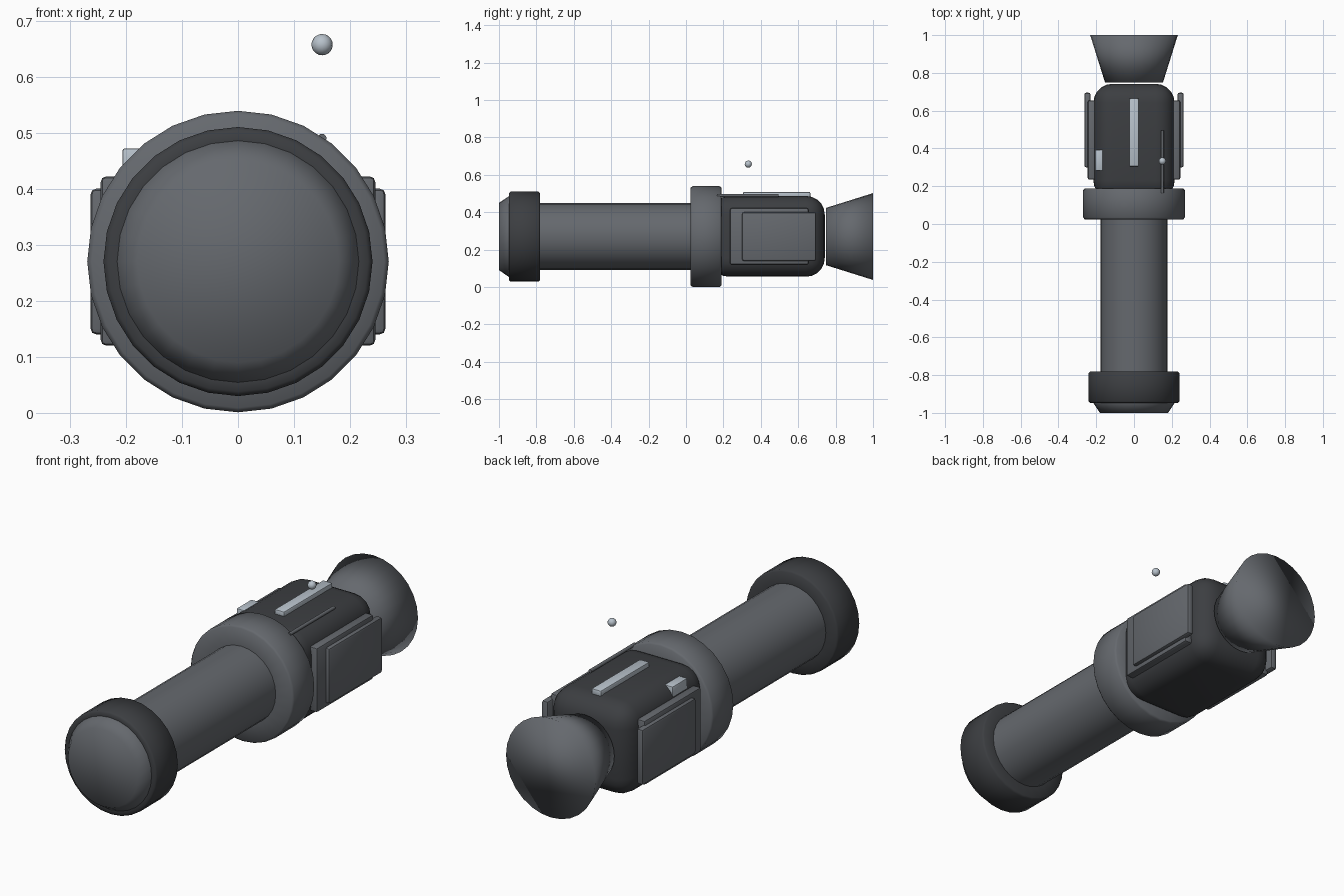
import bpy, bmesh
from math import cos, sin, pi, radians

if "Cube" in bpy.data.objects:
    bpy.data.objects.remove(bpy.data.objects["Cube"])

AXIS_Z = 0.27


def material(name, rgb):
    m = bpy.data.materials.new(name)
    m.diffuse_color = (*rgb, 1)
    m.use_nodes = True
    m.node_tree.nodes["Principled BSDF"].inputs["Base Color"].default_value = m.diffuse_color
    return m


MID = material("mid_grey", (0.13, 0.14, 0.155))
DARK = material("dark_grey", (0.045, 0.048, 0.053))
LIGHT = material("light_grey", (0.48, 0.54, 0.6))


def finish(name, bm, mat, angle=35):
    bmesh.ops.recalc_face_normals(bm, faces=bm.faces)
    me = bpy.data.meshes.new(name)
    bm.to_mesh(me)
    bm.free()
    ob = bpy.data.objects.new(name, me)
    bpy.context.collection.objects.link(ob)
    me.materials.append(mat)
    bpy.ops.object.select_all(action='DESELECT')
    ob.select_set(True)
    bpy.context.view_layer.objects.active = ob
    if angle is None:
        bpy.ops.object.shade_smooth()
    else:
        bpy.ops.object.shade_smooth_by_angle(angle=radians(angle))
    return ob


def lathe(name, profile, mat, sides=28, x=0, z=AXIS_Z, angle=50):
    """Capped solid of revolution along y; profile is (y, radius)."""
    bm = bmesh.new()
    rings = [[bm.verts.new((x + r * cos(2 * pi * i / sides), y,
                            z + r * sin(2 * pi * i / sides)))
              for i in range(sides)] for y, r in profile]
    for a, b in zip(rings, rings[1:]):
        for i in range(sides):
            j = (i + 1) % sides
            bm.faces.new((a[i], a[j], b[j], b[i]))
    bm.faces.new(rings[0])
    bm.faces.new(rings[-1])
    return finish(name, bm, mat, angle)


def box(name, lo, hi, mat, bevel, segments=2):
    """Rounded box between two corners."""
    bm = bmesh.new()
    bmesh.ops.create_cube(bm, size=1)
    for v in bm.verts:
        v.co = [(a + b) / 2 + c * (b - a) for a, b, c in zip(lo, hi, v.co)]
    bmesh.ops.bevel(bm, geom=bm.edges[:], offset=bevel, segments=segments,
                    profile=0.5, affect='EDGES')
    return finish(name, bm, mat)


# Front lens, its ring, the long tube and the collar
lathe("front_lens", [(-1, 0.18), (-0.945, 0.217), (-0.9, 0.217)], MID, angle=None)
lathe("front_ring", [(-0.947, 0.215), (-0.947, 0.232), (-0.939, 0.24),
                     (-0.788, 0.24), (-0.78, 0.232), (-0.78, 0.17)], DARK)
lathe("main_tube", [(-0.85, 0.178), (0.1, 0.178)], MID)
lathe("collar", [(0.025, 0.17), (0.025, 0.261), (0.034, 0.269),
                 (0.18, 0.269), (0.189, 0.261), (0.189, 0.17)], MID)

# Rear housing and flared eyepiece
box("rear_housing", (-0.215, 0.13, 0.055), (0.215, 0.742, 0.487), DARK, 0.1, 5)
lathe("eyepiece", [(0.748, 0.153), (1.0, 0.232)], MID, angle=None)

# Stepped plates on both sides
for side, s in (("left", -1), ("right", 1)):
    for part, x0, x1, y0, y1, z0, z1 in (
            ("inner", 0.2, 0.245, 0.235, 0.655, 0.12, 0.422),
            ("outer", 0.23, 0.263, 0.3, 0.695, 0.14, 0.4)):
        xs = sorted((s * x0, s * x1))
        box(f"{side}_{part}_plate", (xs[0], y0, z0), (xs[1], y1, z1), MID, 0.01)

# Top rail, switch, thin rod and small bead
box("top_rail", (-0.025, 0.305, 0.478), (0.025, 0.665, 0.508), LIGHT, 0.006)
box("switch", (-0.206, 0.283, 0.42), (-0.162, 0.393, 0.472), LIGHT, 0.004)
lathe("thin_rod", [(0.165, 0.008), (0.495, 0.008)], MID, 12, 0.15, 0.49)

bm = bmesh.new()
bmesh.ops.create_uvsphere(bm, u_segments=16, v_segments=10, radius=0.019)
finish("bead", bm, LIGHT, 60).location = (0.15, 0.333, 0.657)
